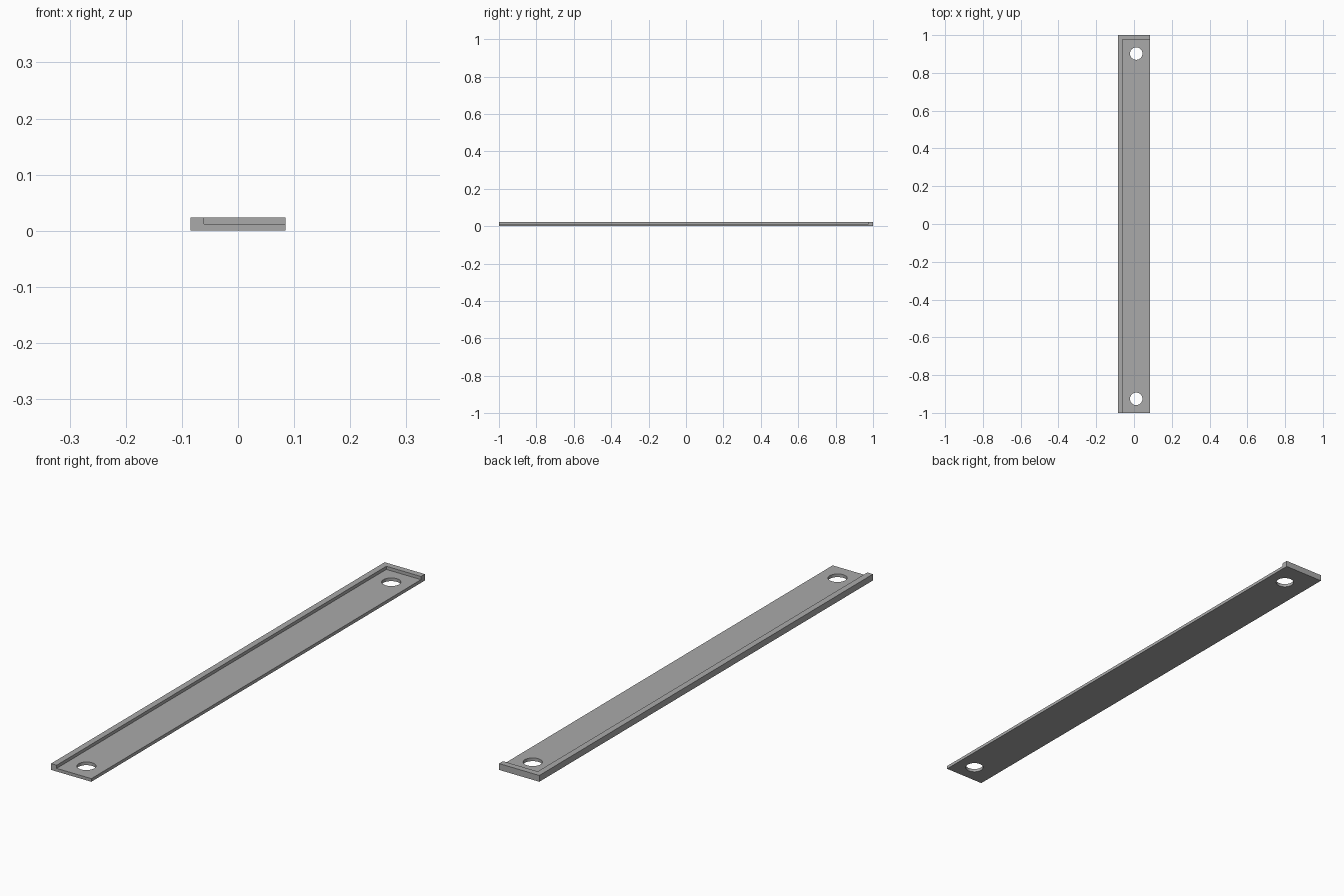
import bpy

if "Cube" in bpy.data.objects:
    bpy.data.objects.remove(bpy.data.objects["Cube"], do_unlink=True)

HALF_W, HALF_L, HEIGHT = 0.0845, 1.0, 0.024
FLOOR, LIP = 0.012, 0.0235
HOLE_R, HOLE_Y = 0.033, 0.914

grey = bpy.data.materials.new("plain grey")
grey.use_nodes = True
colour = (0.4, 0.4, 0.4, 1)
grey.diffuse_color = colour
grey.node_tree.nodes["Principled BSDF"].inputs["Base Color"].default_value = colour


def box(name, low, high):
    centre = [(a + b) / 2 for a, b in zip(low, high)]
    bpy.ops.mesh.primitive_cube_add(size=1, location=centre)
    ob = bpy.context.object
    ob.name = name
    ob.scale = [b - a for a, b in zip(low, high)]
    bpy.ops.object.transform_apply(location=True, rotation=False, scale=True)
    return ob


def cut(target, cutter):
    cutter.hide_render = True
    mod = target.modifiers.new("cut", 'BOOLEAN')
    mod.operation, mod.solver, mod.object = 'DIFFERENCE', 'EXACT', cutter
    bpy.context.view_layer.objects.active = target
    bpy.ops.object.modifier_apply(modifier=mod.name)
    bpy.data.objects.remove(cutter, do_unlink=True)


# Flat strip
strip = box("mounting_strip", (-HALF_W, -HALF_L, 0), (HALF_W, HALF_L, HEIGHT))
strip.data.materials.append(grey)

# Recess, leaving a raised lip along the right side and the back end
cut(strip, box("recess_cutter", (LIP - HALF_W, -HALF_L - 0.1, FLOOR),
               (HALF_W + 0.1, HALF_L - LIP, HEIGHT + 0.1)))

# Screw holes, centred in the recess
for side in (-1, 1):
    bpy.ops.mesh.primitive_cylinder_add(
        vertices=48, radius=HOLE_R, depth=0.2,
        location=(LIP / 2, side * HOLE_Y - LIP / 2, 0))
    cut(strip, bpy.context.object)

# Smooth hole walls with crisp edges
bpy.ops.object.select_all(action='DESELECT')
strip.select_set(True)
bpy.context.view_layer.objects.active = strip
bpy.ops.object.shade_smooth_by_angle(angle=0.5)
